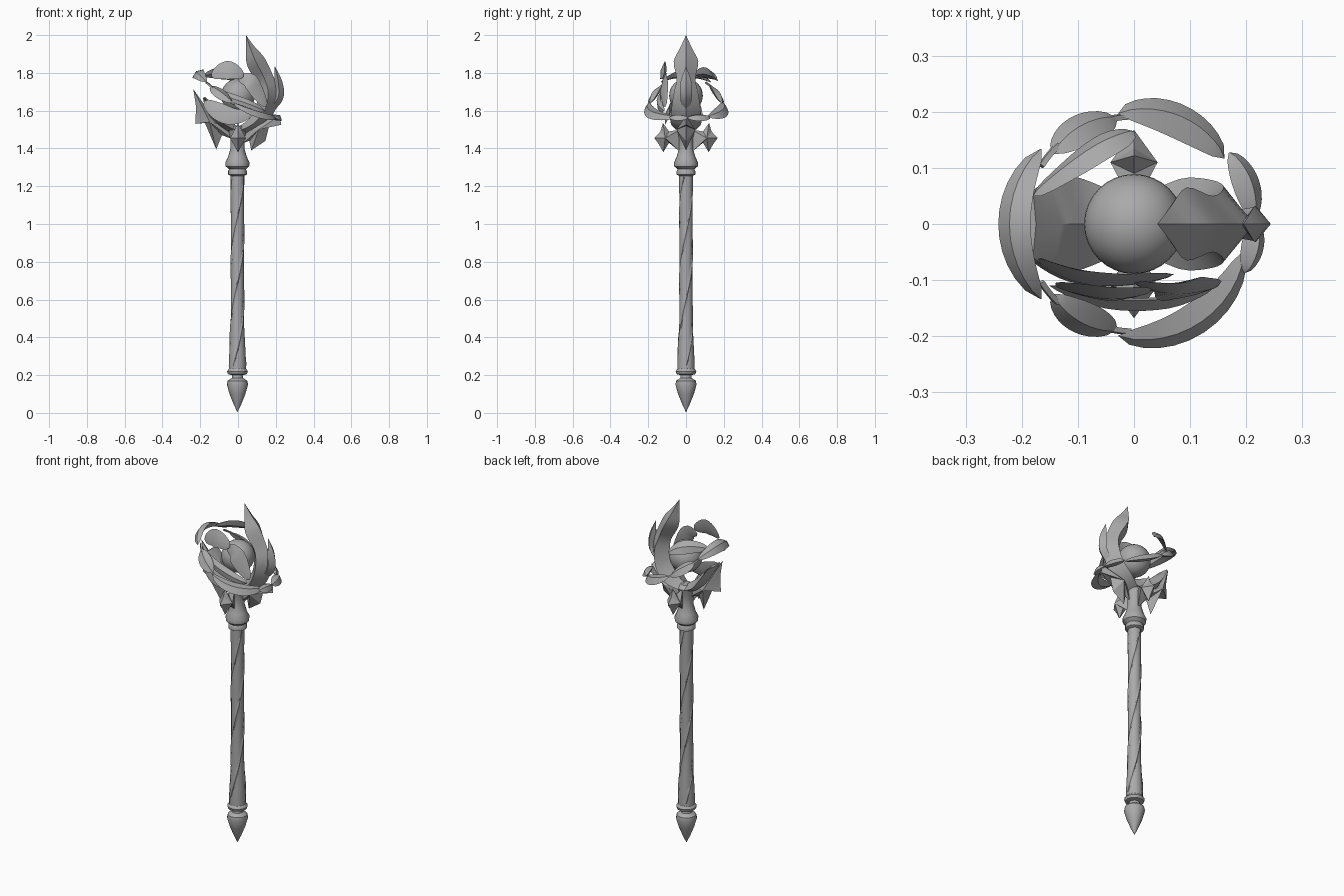
import bpy, bmesh, math
from mathutils import Vector as V

old = bpy.data.objects.get("Cube")
if old:
    bpy.data.objects.remove(old)

metal = bpy.data.materials.new("grey metal")
metal.use_nodes = True
GREY = (0.4, 0.4, 0.4, 1)
metal.diffuse_color = GREY
metal.node_tree.nodes["Principled BSDF"].inputs["Base Color"].default_value = GREY
UP = V((0, 0, 1))


def finish(name, bm, angle=35):
    bmesh.ops.remove_doubles(bm, verts=bm.verts, dist=0.0002)
    bmesh.ops.recalc_face_normals(bm, faces=bm.faces)
    mesh = bpy.data.meshes.new(name)
    bm.to_mesh(mesh)
    bm.free()
    mesh.materials.append(metal)
    ob = bpy.data.objects.new(name, mesh)
    bpy.context.collection.objects.link(ob)
    bpy.ops.object.select_all(action='DESELECT')
    ob.select_set(True)
    bpy.context.view_layer.objects.active = ob
    bpy.ops.object.shade_smooth_by_angle(angle=math.radians(angle))


def bridge(bm, rings):
    for a, b in zip(rings, rings[1:]):
        n = len(a)
        for i in range(n):
            bm.faces.new((a[i], a[(i + 1) % n], b[(i + 1) % n], b[i]))
    bm.faces.new(rings[0])
    bm.faces.new(rings[-1])


def lathe(name, profile, sides=16):
    bm = bmesh.new()
    rings = [[bm.verts.new((r * math.cos(math.tau * i / sides) - 0.003,
                            r * math.sin(math.tau * i / sides), z))
              for i in range(sides)] for r, z in profile]
    bridge(bm, rings)
    finish(name, bm)


def smooth_path(keys, steps=4):
    """Catmull-Rom through rows of numbers."""
    rows = [V(k) for k in keys]
    rows = [rows[0]] + rows + [rows[-1]]
    out = []
    for i in range(1, len(rows) - 2):
        a, b, c, d = rows[i - 1:i + 3]
        for s in range(steps):
            t = s / steps
            out.append(b + (c - a) * t / 2 + (2 * a - 5 * b + 4 * c - d) * t * t / 2
                       + (3 * b - a - 3 * c + d) * t ** 3 / 2)
    return out + [rows[-2]]


def blade(name, points, widths, thicks, side_at):
    """Sweep a ridged diamond section along a path."""
    bm = bmesh.new()
    rings = []
    for i, p in enumerate(points):
        tangent = (points[min(i + 1, len(points) - 1)] - points[max(i - 1, 0)]).normalized()
        side = side_at(p)
        side = (side - tangent * side.dot(tangent)).normalized()
        normal = tangent.cross(side)
        w, t = max(widths[i], 0.0005), max(thicks[i], 0.0005)
        rings.append([bm.verts.new(p + o) for o in
                      (side * w, normal * t, -side * w, -normal * t)])
    bridge(bm, rings)
    finish(name, bm)


def thorn(name, outline, apex, half, turn):
    """Pointed plate: an outline in the r-z plane raised to a ridge on both faces."""
    bm = bmesh.new()
    c, s = math.cos(turn), math.sin(turn)

    def put(r, z, off=0):
        return bm.verts.new((r * c - off * s, r * s + off * c, z))
    rim = [put(r, z) for r, z in outline]
    for off in (-half, half):
        top = put(*apex, off)
        for i in range(len(rim)):
            bm.faces.new((rim[i - 1], rim[i], top))
    finish(name, bm, 20)


def claw(name, keys):
    """Curved claw in the x-z plane: rows of x, z, half width, half thickness."""
    rows = smooth_path(keys)
    blade(name, [V((r[0], 0, r[1])) for r in rows], [r[2] for r in rows],
          [r[3] for r in rows], lambda p: V((0, 1, 0)))


# Shaft, pommel and collars
lathe("pommel", [(0.001, 0.005), (0.02, 0.045), (0.042, 0.1), (0.056, 0.15), (0.052, 0.17),
                 (0.03, 0.185), (0.028, 0.2), (0.05, 0.205), (0.055, 0.22), (0.045, 0.235)])
lathe("shaft", [(0.045, 0.22), (0.046, 0.25), (0.043, 0.32), (0.036, 0.45), (0.034, 0.6),
                (0.034, 0.9), (0.036, 1.2), (0.037, 1.28)], 12)
lathe("upper_collar", [(0.037, 1.255), (0.05, 1.262), (0.05, 1.28), (0.044, 1.29), (0.062, 1.305),
                       (0.064, 1.325), (0.05, 1.355), (0.037, 1.4), (0.037, 1.45), (0.05, 1.5),
                       (0.03, 1.52)])

# Raised strands winding round the shaft
for k in range(3):
    n = 49
    pts = []
    for i in range(n):
        t = i / (n - 1)
        a = 2.1 * k + t * 6
        r = 0.032 + 0.01 * max(0, 1 - t * 4)
        pts.append(V((r * math.cos(a) - 0.003, r * math.sin(a), 0.25 + t)))
    size = [0.003 + 0.012 * abs(math.sin(i * 0.4 + k)) for i in range(n)]
    blade(f"shaft_strand_{k}", pts, size, [0.006] * n, lambda p: UP)

# Core sphere
bm = bmesh.new()
bmesh.ops.create_uvsphere(bm, u_segments=32, v_segments=18, radius=0.089)
bmesh.ops.translate(bm, verts=bm.verts, vec=(0, 0, 1.68))
finish("core_sphere", bm)

# Cradling claws
claw("crest_claw", [(0.042, 2.0, 0, 0), (0.066, 1.93, 0.032, 0.024), (0.094, 1.86, 0.065, 0.05),
                    (0.14, 1.77, 0.05, 0.048), (0.16, 1.69, 0.065, 0.055),
                    (0.14, 1.6, 0.078, 0.05), (0.08, 1.53, 0.08, 0.035), (0.0, 1.49, 0.04, 0.02)])
claw("crest_spur", [(0.195, 1.835, 0, 0), (0.213, 1.75, 0.03, 0.022), (0.212, 1.67, 0.03, 0.028),
                    (0.16, 1.6, 0.02, 0.02)])
claw("cradle_claw", [(-0.18, 1.67, 0.06, 0.006), (-0.14, 1.6, 0.085, 0.03),
                     (-0.09, 1.54, 0.08, 0.032), (0, 1.49, 0.04, 0.02)])

# Thorns round the neck
thorn("cradle_thorn", [(0.237, 1.715), (0.222, 1.62), (0.226, 1.53), (0.175, 1.535),
                       (0.115, 1.395), (0.085, 1.47), (0.03, 1.45), (0.05, 1.52), (0.13, 1.57),
                       (0.185, 1.64)], (0.15, 1.54), 0.06, math.pi)
thorn("crest_thorn", [(0.222, 1.575), (0.228, 1.525), (0.165, 1.52), (0.145, 1.44),
                      (0.07, 1.39), (0.06, 1.44), (0.03, 1.43), (0.04, 1.5), (0.1, 1.55)],
      (0.11, 1.5), 0.05, 0)
for name, turn in (("front_thorn", -math.pi / 2), ("back_thorn", math.pi / 2)):
    thorn(name, [(0.168, 1.455), (0.135, 1.49), (0.122, 1.535), (0.09, 1.49), (0.03, 1.5),
                 (0.03, 1.38), (0.09, 1.43), (0.12, 1.38), (0.145, 1.425)],
          (0.11, 1.455), 0.042, turn)


# Bent ring of leaf plates
def ring_leaf(name, start, end, radius, width, thick, power=0.55):
    n = 13
    pts, ws = [], []
    for i in range(n):
        t = i / (n - 1)
        a = math.radians(start + (end - start) * t)
        x, y = radius * math.cos(a), radius * math.sin(a)
        pts.append(V((x, y, 1.625 - 0.55 * x + 1.2 * x * x)))
        ws.append(width * max(0, math.sin(math.pi * t)) ** power)
    blade(name, pts, ws, [thick * w / width for w in ws],
          lambda p: UP * 0.75 - V((p.x, p.y, 0)).normalized())


ring_leaf("ring_end_plate", 141, 219, 0.213, 0.036, 0.015)
ring_leaf("back_ring_leaf_left", 36, 98, 0.199, 0.038, 0.018)
ring_leaf("back_ring_leaf_end", 2, 37, 0.212, 0.03, 0.018)
ring_leaf("front_ring_leaf_left", -98, -14, 0.201, 0.036, 0.018)
ring_leaf("front_ring_leaf_end", -24, 3, 0.215, 0.025, 0.018)
for label, s in (("back", 1), ("front", -1)):
    ring_leaf(label + "_ring_leaf_right", s * 99, s * 139, 0.19, 0.036, 0.017)
    ring_leaf(label + "_ring_link_a", s * 92, s * 106, 0.192, 0.007, 0.006, 0)
    ring_leaf(label + "_ring_link_b", s * 134, s * 148, 0.195, 0.007, 0.006, 0)


# Inner leaves that hug the core
def shell_leaf(name, keys, width, thick, side=(0, 0.25, 1)):
    pts = smooth_path(keys, 5)
    n = len(pts) - 1
    ws = [width * max(0, math.sin(math.pi * i / n)) ** 0.6 for i in range(n + 1)]
    blade(name, pts, ws, [thick * w / width for w in ws], lambda p: V(side))


shell_leaf("back_upper_leaf", [(-0.18, 0.05, 1.79), (-0.11, 0.1, 1.8), (-0.05, 0.14, 1.79),
                               (0, 0.165, 1.76)], 0.038, 0.013, (0, -0.8, 1))
shell_leaf("front_upper_leaf", [(-0.14, -0.11, 1.78), (-0.08, -0.12, 1.81),
                                (-0.03, -0.125, 1.81), (0.03, -0.12, 1.78)], 0.05, 0.01)
shell_leaf("front_belt_leaf", [(-0.15, -0.11, 1.72), (-0.05, -0.14, 1.67), (0.06, -0.14, 1.63),
                               (0.14, -0.115, 1.6)], 0.028, 0.012)
shell_leaf("front_curl", [(0.0, -0.105, 1.77), (0.06, -0.115, 1.76), (0.1, -0.115, 1.7),
                          (0.15, -0.11, 1.62)], 0.045, 0.01)
shell_leaf("front_lower_leaf", [(-0.18, -0.06, 1.65), (-0.11, -0.09, 1.6), (-0.03, -0.1, 1.57),
                                (0.07, -0.09, 1.58)], 0.05, 0.012)
